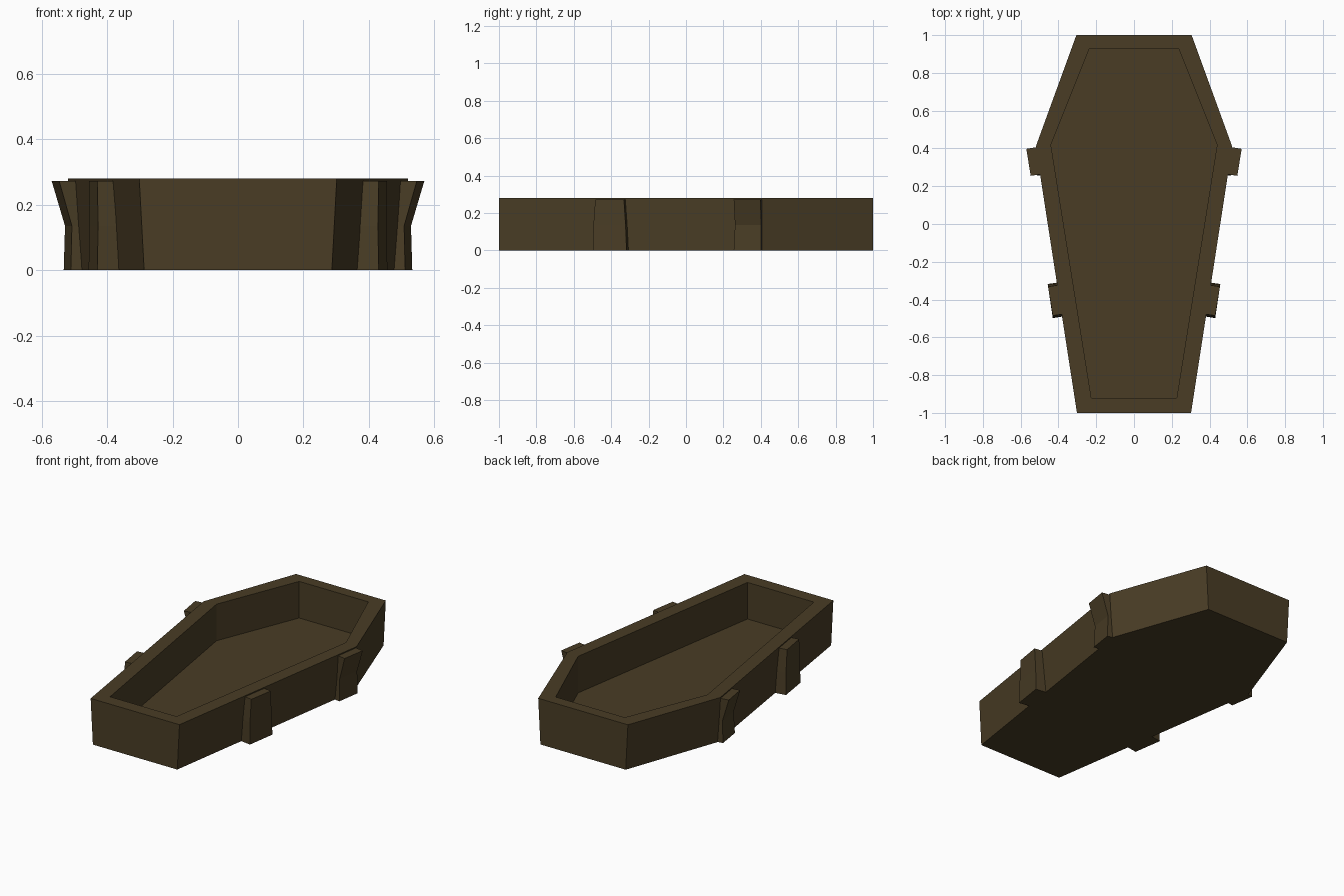
import bpy
from mathutils import Vector

if "Cube" in bpy.data.objects:
    bpy.data.objects.remove(bpy.data.objects["Cube"])

wood = bpy.data.materials.new("dark brown wood")
wood.diffuse_color = (0.067, 0.046, 0.0185, 1)
wood.use_nodes = True
wood.node_tree.nodes["Principled BSDF"].inputs["Base Color"].default_value = wood.diffuse_color


def make_object(name, verts, faces):
    mesh = bpy.data.meshes.new(name)
    mesh.from_pydata(verts, [], faces)
    mesh.materials.append(wood)
    obj = bpy.data.objects.new(name, mesh)
    bpy.context.collection.objects.link(obj)
    return obj


def loft(rings, cap_start=True, cap_end=True):
    """Join equal-length counter-clockwise rings (listed bottom up) with quads."""
    n = len(rings[0])
    verts = [p for r in rings for p in r]
    faces = []
    for k in range(len(rings) - 1):
        for i in range(n):
            j = (i + 1) % n
            faces.append((k * n + i, k * n + j, (k + 1) * n + j, (k + 1) * n + i))
    if cap_start:
        faces.append(tuple(reversed(range(n))))
    if cap_end:
        faces.append(tuple(range((len(rings) - 1) * n, len(rings) * n)))
    return verts, faces


def coffin_ring(half, z):
    """Six-sided outline from its right-hand half (foot, shoulder, head)."""
    right = [(x, y, z) for x, y in half]
    return right + [(-x, y, z) for x, y, z in reversed(right)]


# Coffin body: outer wall, rim, inner wall and sunken floor
outer_top = [(0.302, -1.0), (0.52, 0.41), (0.305, 1.0)]
outer_bottom = [(0.287, -1.0), (0.50, 0.41), (0.29, 1.0)]
inner = [(0.226, -0.92), (0.44, 0.42), (0.235, 0.93)]
make_object("coffin_body", *loft([
    coffin_ring(outer_bottom, 0), coffin_ring(outer_top, 0.28),
    coffin_ring(inner, 0.28), coffin_ring(inner, 0.055)]))

# Side braces: bent posts set square to the long walls
normal = Vector((0.988, -0.154, 0))


def brace(name, sections, depth):
    """Each section: z, outer front (x, y), outer back (x, y)."""
    for side, sx in (("right", 1), ("left", -1)):
        rings = []
        for z, f, b in sections:
            front, back = Vector((*f, z)), Vector((*b, z))
            ring = [front, back, back - normal * depth, front - normal * depth]
            ring = [(sx * p.x, p.y, p.z) for p in ring]
            rings.append(ring if sx > 0 else ring[::-1])
        make_object(f"{name}_{side}", *loft(rings))


brace("shoulder_brace", [
    (0.0, (0.511, 0.255), (0.533, 0.402)),
    (0.135, (0.508, 0.262), (0.529, 0.402)),
    (0.273, (0.547, 0.255), (0.570, 0.398))], 0.07)
brace("foot_brace", [
    (0.0, (0.430, -0.498), (0.457, -0.318)),
    (0.135, (0.428, -0.495), (0.454, -0.323)),
    (0.273, (0.430, -0.485), (0.455, -0.332))], 0.09)
